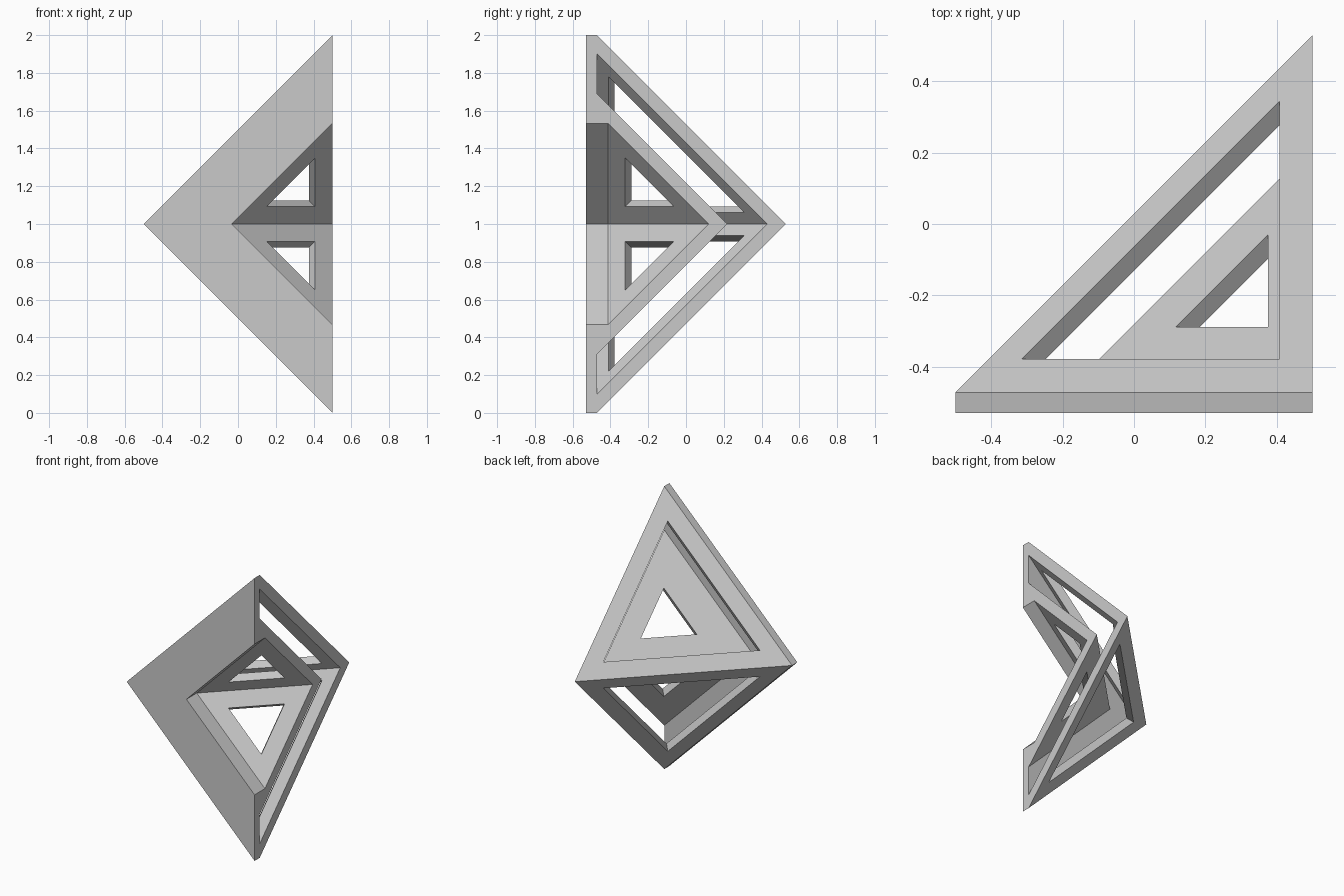
import bpy, bmesh, math
from mathutils import Vector

cube = bpy.data.objects.get("Cube")
if cube:
    bpy.data.objects.remove(cube, do_unlink=True)

GREY = (0.59, 0.59, 0.59, 1)
mat = bpy.data.materials.new("plain_grey")
mat.use_nodes = True
mat.diffuse_color = GREY
mat.node_tree.nodes["Principled BSDF"].inputs["Base Color"].default_value = GREY

STEP = 0.1                       # plate thickness measured along an axis
THICK = STEP / math.sqrt(3)      # true plate thickness
FRONT = -(1 + THICK) / 2         # front of the slab
BACK = FRONT + THICK             # back of the slab


def finish(name, bm, mirror=False):
    """Turn a bmesh into a named object centred on the z = 1 plane."""
    bmesh.ops.recalc_face_normals(bm, faces=bm.faces)
    mesh = bpy.data.meshes.new(name)
    bm.to_mesh(mesh)
    bm.free()
    mesh.materials.append(mat)
    obj = bpy.data.objects.new(name, mesh)
    obj.location.z = 1
    bpy.context.collection.objects.link(obj)
    if mirror:
        mod = obj.modifiers.new("lower_half", 'MIRROR')
        mod.use_axis = (False, False, True)
        mod.use_clip = True


def pyramid_shell(name, size, margin, corner_y, skirt):
    """Sloping triangular plate with a triangular window, mirrored below.

    Corners are measured from the square corner: a to the right, b back, c up.
    """
    bm = bmesh.new()

    def vert(a, b, c):
        return bm.verts.new((0.5 - a, corner_y + b, c))

    def triangle(s, base, m=0):
        # every corner keeps a + b + c = s, at least m from each edge
        long = s - base - 3 * m
        return [vert(long + m, base + m, m),
                vert(m, long + base + m, m),
                vert(m, base + m, long + m)]

    outer = triangle(size, -skirt)
    inner = triangle(size - STEP, 0)
    window = triangle(size, 0, margin)
    inward = Vector((1, -1, -1)).normalized() * THICK
    window_in = [bm.verts.new(v.co + inward) for v in window]

    # frame faces and window walls
    for first, second in ((outer, window), (window, window_in), (window_in, inner)):
        for i in range(3):
            j = (i + 1) % 3
            bm.faces.new((first[i], first[j], second[j], second[i]))

    # flat cut on the open side, and the collar that runs to the slab
    cap = [outer[1], outer[2], inner[2], inner[1]]
    if skirt:
        tip, top = (bm.verts.new(inner[k].co - Vector((0, skirt, 0))) for k in (0, 2))
        bm.faces.new((inner[0], inner[2], top, tip))
        bm.faces.new((outer[2], outer[0], tip, top))
        cap.insert(2, top)
    bm.faces.new(cap)
    finish(name, bm, mirror=True)


OUTER, INNER = 1.0, 0.633
pyramid_shell("outer_shell", OUTER, 0.093, BACK, 0)
pyramid_shell("inner_shell", INNER, 0.125, BACK + THICK, THICK)

# front slab with a triangular notch leading into the inner shell
notch = INNER - STEP
profile = [(0.5 - OUTER, 0), (0.5, OUTER), (0.5, notch),
           (0.5 - notch, 0), (0.5, -notch), (0.5, -OUTER)]
bm = bmesh.new()
face = bm.faces.new([bm.verts.new((x, FRONT, z)) for x, z in profile])
moved = bmesh.ops.extrude_face_region(bm, geom=[face])["geom"]
bmesh.ops.translate(bm, vec=(0, THICK, 0),
                    verts=[g for g in moved if isinstance(g, bmesh.types.BMVert)])
finish("front_slab", bm)
